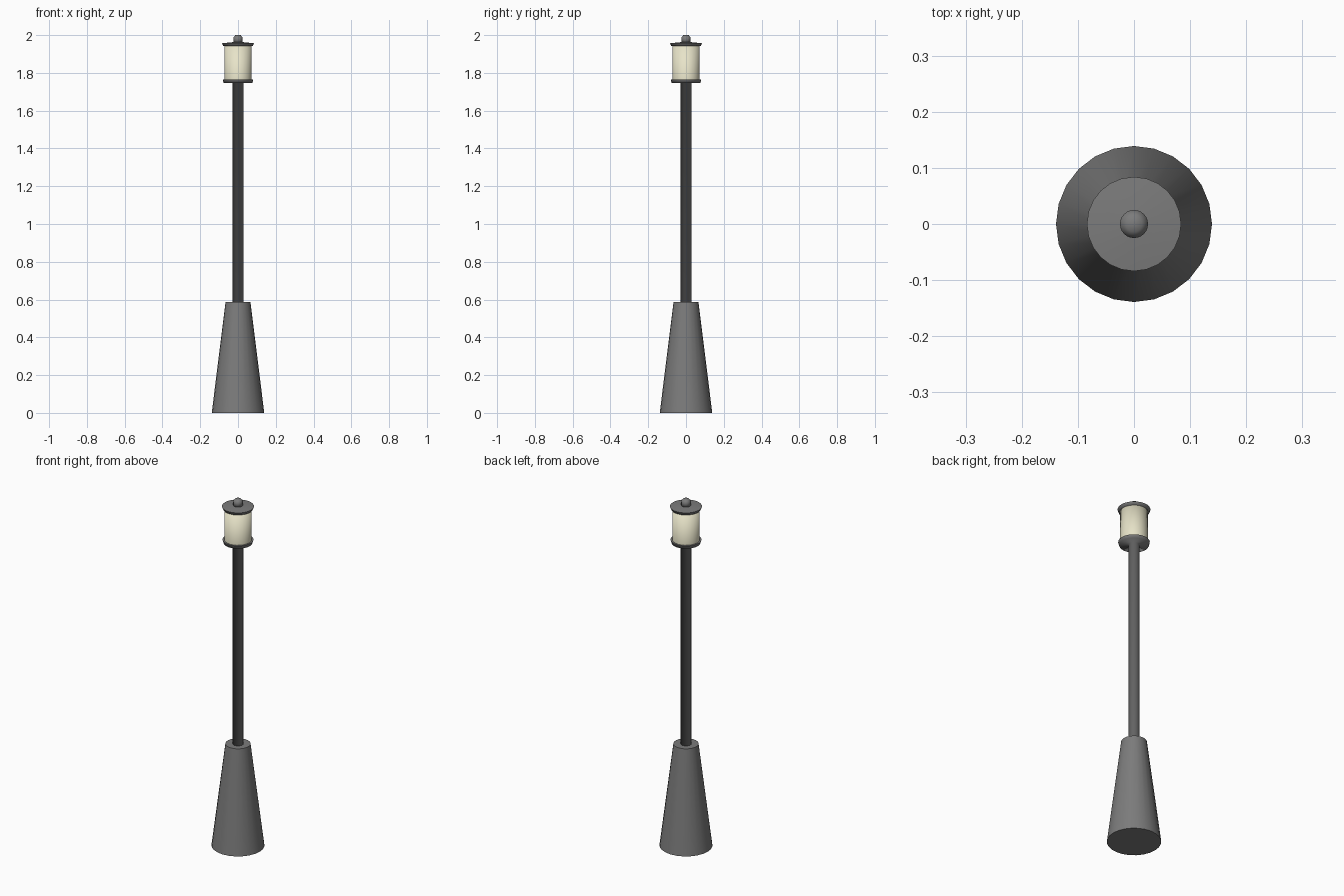
import bpy
import bmesh
import math
from mathutils import Matrix

SIDES = 24

cube = bpy.data.objects.get("Cube")
if cube:
    bpy.data.objects.remove(cube, do_unlink=True)


def make_material(name, color):
    mat = bpy.data.materials.new(name)
    mat.use_nodes = True
    mat.diffuse_color = color
    mat.node_tree.nodes["Principled BSDF"].inputs["Base Color"].default_value = color
    return mat


def lathe(name, profile, mat, sharp_angle):
    """Turn a (radius, height) profile around the z axis."""
    bm = bmesh.new()
    verts = [bm.verts.new((r, 0, z)) for r, z in profile]
    edges = [bm.edges.new(pair) for pair in zip(verts, verts[1:])]
    bmesh.ops.spin(bm, geom=verts + edges, cent=(0, 0, 0), axis=(0, 0, 1),
                   angle=math.tau, steps=SIDES, use_duplicate=False)
    bmesh.ops.remove_doubles(bm, verts=bm.verts, dist=0.0005)
    bmesh.ops.recalc_face_normals(bm, faces=bm.faces)
    mesh = bpy.data.meshes.new(name)
    bm.to_mesh(mesh)
    bm.free()
    mesh.materials.append(mat)
    obj = bpy.data.objects.new(name, mesh)
    bpy.context.collection.objects.link(obj)
    bpy.ops.object.select_all(action='DESELECT')
    obj.select_set(True)
    bpy.context.view_layer.objects.active = obj
    bpy.ops.object.shade_smooth_by_angle(angle=math.radians(sharp_angle))
    return obj


iron = make_material("dark_grey_iron", (0.2, 0.2, 0.2, 1))
cream = make_material("cream_glass", (0.8, 0.77, 0.58, 1))

# Tapered foot
lathe("base", [(0, 0), (0.139, 0), (0.066, 0.587), (0, 0.587)], iron, 60)

# Post flowing into the flared lantern tray
lathe("post_and_tray", [(0, 0.58), (0.029, 0.58), (0.029, 1.747), (0.076, 1.747),
                        (0.081, 1.765), (0, 1.765)], iron, 100)

# Glowing cylinder, softened where it meets the lid
lathe("lantern_glass", [(0.072, 1.76), (0.072, 1.947), (0, 1.947)], cream, 100)

# Lid with a flared rim
lathe("lid", [(0, 1.942), (0.078, 1.942), (0.084, 1.957), (0.025, 1.963),
              (0, 1.963)], iron, 100)

# Stepped finial
lathe("finial", [(0, 1.958), (0.025, 1.958), (0.025, 1.988), (0.014, 2.0),
                 (0, 2.0)], iron, 100)
